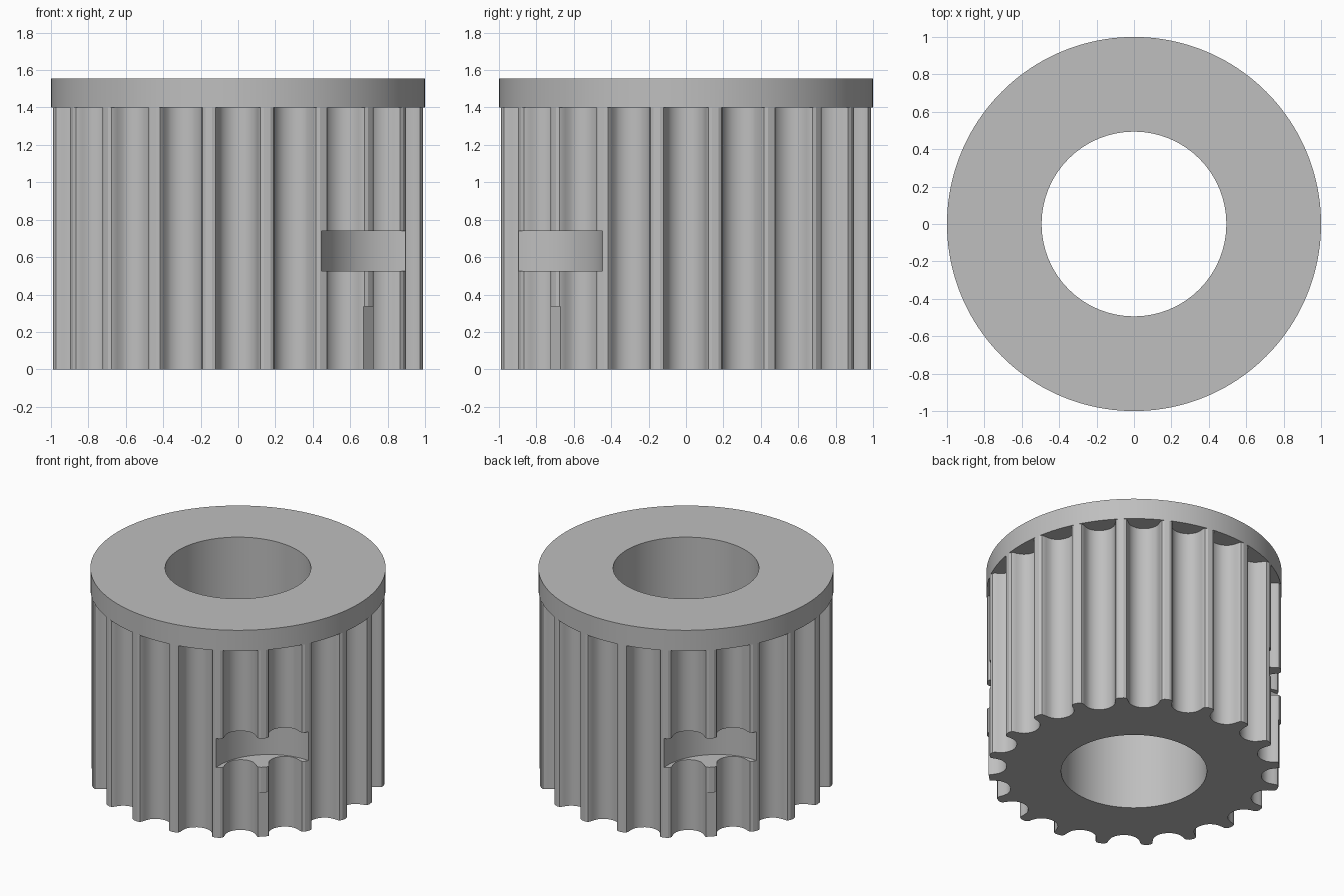
import bpy, bmesh, math
from mathutils import Matrix

cube = bpy.data.objects.get("Cube")
if cube:
    bpy.data.objects.remove(cube, do_unlink=True)

TEETH = 20
HEIGHT = 1.555
FLANGE_Z = 1.4
PITCH = 2 * math.pi / TEETH

grey = bpy.data.materials.new("plain grey")
grey.use_nodes = True
colour = (0.52, 0.52, 0.52, 1)
grey.diffuse_color = colour
grey.node_tree.nodes["Principled BSDF"].inputs["Base Color"].default_value = colour


def circle(radius, count, cx=0.0):
    return [(cx + radius * math.cos(2 * math.pi * i / count),
             radius * math.sin(2 * math.pi * i / count)) for i in range(count)]


def prisms(name, outline, z0, z1, angles=(0,)):
    """Extrude an outline from z0 to z1, repeated at each angle about z."""
    bm = bmesh.new()
    for angle in angles:
        turn = Matrix.Rotation(angle, 3, 'Z')
        verts = [bm.verts.new((x, y, z0)) for x, y in outline]
        base = bm.faces.new(verts)
        top = bmesh.ops.extrude_face_region(bm, geom=[base])["geom"]
        top = [v for v in top if isinstance(v, bmesh.types.BMVert)]
        for v in top:
            v.co.z = z1
        for v in verts + top:
            v.co = turn @ v.co
    bmesh.ops.recalc_face_normals(bm, faces=bm.faces)
    mesh = bpy.data.meshes.new(name)
    bm.to_mesh(mesh)
    bm.free()
    mesh.materials.append(grey)
    obj = bpy.data.objects.new(name, mesh)
    bpy.context.collection.objects.link(obj)
    return obj


# Rounded groove section: half width and depth below the rim chord
half = [(0.139, 0), (0.120, 0.006), (0.111, 0.021), (0.107, 0.039),
        (0.101, 0.056), (0.094, 0.073), (0.084, 0.088), (0.066, 0.104),
        (0.046, 0.116), (0.024, 0.123)]
RIM = 0.99
side = [(1.1, 0.139)] + [(RIM - d, w) for w, d in half]
groove = side + [(RIM - 0.125, 0)] + [(r, -w) for r, w in reversed(side)]

# Pulley blank and the cutters that shape it
pulley = prisms("toothed_pulley", circle(1, 160), 0, HEIGHT)
opposite = (-math.pi / 4, 3 * math.pi / 4)
flat = [(0.985, -0.06), (1.1, -0.06), (1.1, 0.06), (0.985, 0.06)]
cutters = [
    prisms("bore_cutter", circle(0.494, 64), -0.1, HEIGHT + 0.1),
    prisms("groove_cutter", groove, -0.1, FLANGE_Z,
           [i * PITCH for i in range(TEETH)]),
    prisms("side_slot_cutter", circle(0.415, 96, 1.215), 0.525, 0.74, opposite),
    prisms("tooth_flat_cutter", flat, -0.1, 0.335, opposite),
]

bpy.context.view_layer.objects.active = pulley
pulley.select_set(True)
for cutter in cutters:
    mod = pulley.modifiers.new(cutter.name, 'BOOLEAN')
    mod.operation = 'DIFFERENCE'
    mod.solver = 'EXACT'
    mod.object = cutter
    bpy.ops.object.modifier_apply(modifier=mod.name)
    bpy.data.objects.remove(cutter, do_unlink=True)

# Smooth curved walls, crisp rims
bpy.ops.object.shade_smooth_by_angle(angle=math.radians(30))
